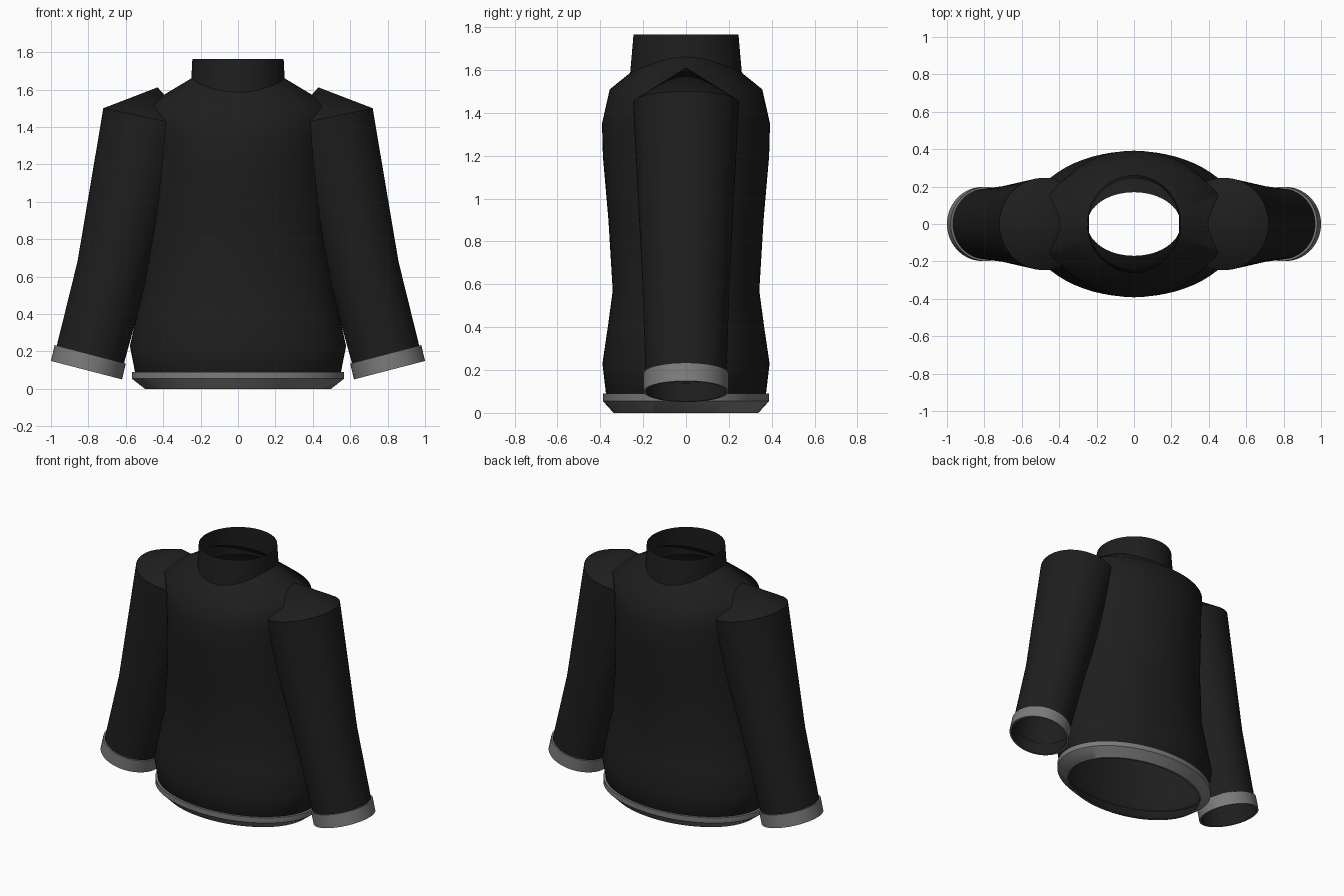
import bpy, bmesh, math
from mathutils import Vector

if "Cube" in bpy.data.objects:
    bpy.data.objects.remove(bpy.data.objects["Cube"])

def material(name, v):
    m = bpy.data.materials.new(name)
    m.diffuse_color = (v, v, v, 1)
    m.use_nodes = True
    m.node_tree.nodes["Principled BSDF"].inputs["Base Color"].default_value = m.diffuse_color
    return m

BLACK = material("black knit", 0.013)
GREY = material("grey ribbing", 0.2)
N = 64

def loft(name, rings, mat, apex=None, angle=40):
    """Skin rings of (centre, x radius, y radius, rise of ring per unit x)."""
    bm = bmesh.new()
    loops = []
    for c, rx, ry, rise in rings:
        loop = []
        for i in range(N):
            a = 2 * math.pi * i / N
            dx = rx * math.cos(a)
            loop.append(bm.verts.new(Vector(c) + Vector((dx, ry * math.sin(a), dx * rise))))
        loops.append(loop)
    for lo, hi in zip(loops, loops[1:]):
        for i in range(N):
            j = (i + 1) % N
            bm.faces.new((lo[i], lo[j], hi[j], hi[i]))
    if apex:
        tip = bm.verts.new(apex)
        for i in range(N):
            bm.faces.new((loops[-1][i], loops[-1][(i + 1) % N], tip))
    me = bpy.data.meshes.new(name)
    bm.to_mesh(me)
    bm.free()
    me.materials.append(mat)
    ob = bpy.data.objects.new(name, me)
    bpy.context.collection.objects.link(ob)
    bpy.ops.object.select_all(action='DESELECT')
    ob.select_set(True)
    bpy.context.view_layer.objects.active = ob
    bpy.ops.object.shade_smooth_by_angle(angle=math.radians(angle))
    return ob

def upright(profile):
    return [((0, 0, z), rx, ry, 0) for z, rx, ry in profile]

# Body, open at hem and neck
loft("body", upright([
    (0.00, 0.485, 0.325), (0.06, 0.545, 0.37), (0.23, 0.578, 0.39),
    (0.40, 0.54, 0.365), (0.57, 0.503, 0.342), (0.90, 0.475, 0.362),
    (1.20, 0.468, 0.388), (1.35, 0.47, 0.392), (1.51, 0.50, 0.356),
    (1.66, 0.25, 0.17)]), BLACK, angle=60)

# Collar standing through the neckline
loft("collar", upright([(1.57, 0.254, 0.262), (1.765, 0.244, 0.245)]), BLACK)

# Hem band
loft("hem_band", upright([
    (0.0, 0.487, 0.327), (0.0, 0.497, 0.338), (0.055, 0.568, 0.388),
    (0.09, 0.568, 0.388), (0.09, 0.54, 0.37)]), GREY)

# Sleeves with a pointed shoulder cap, and cuffs
for side, s in (("right", 1), ("left", -1)):
    def tilted(rows):
        return [((s * x, 0, z), s * rx, ry, s * k) for x, z, rx, ry, k in rows]
    loft(side + "_sleeve", tilted([
        (0.81, 0.10, 0.178, 0.187, 0.26), (0.785, 0.20, 0.18, 0.189, 0.26),
        (0.67, 0.64, 0.188, 0.205, 0.22), (0.48, 1.45, 0.24, 0.247, 0.21)]),
        BLACK, apex=(s * 0.43, 0, 1.612), angle=50)
    loft(side + "_cuff", tilted([
        (0.81, 0.10, 0.178, 0.187, 0.26), (0.81, 0.10, 0.19, 0.198, 0.26),
        (0.79, 0.185, 0.19, 0.198, 0.26), (0.79, 0.185, 0.178, 0.187, 0.26)]), GREY)

# Consistent outward normals
for ob in bpy.data.objects:
    bm = bmesh.new()
    bm.from_mesh(ob.data)
    bmesh.ops.recalc_face_normals(bm, faces=bm.faces)
    bm.to_mesh(ob.data)
    bm.free()
